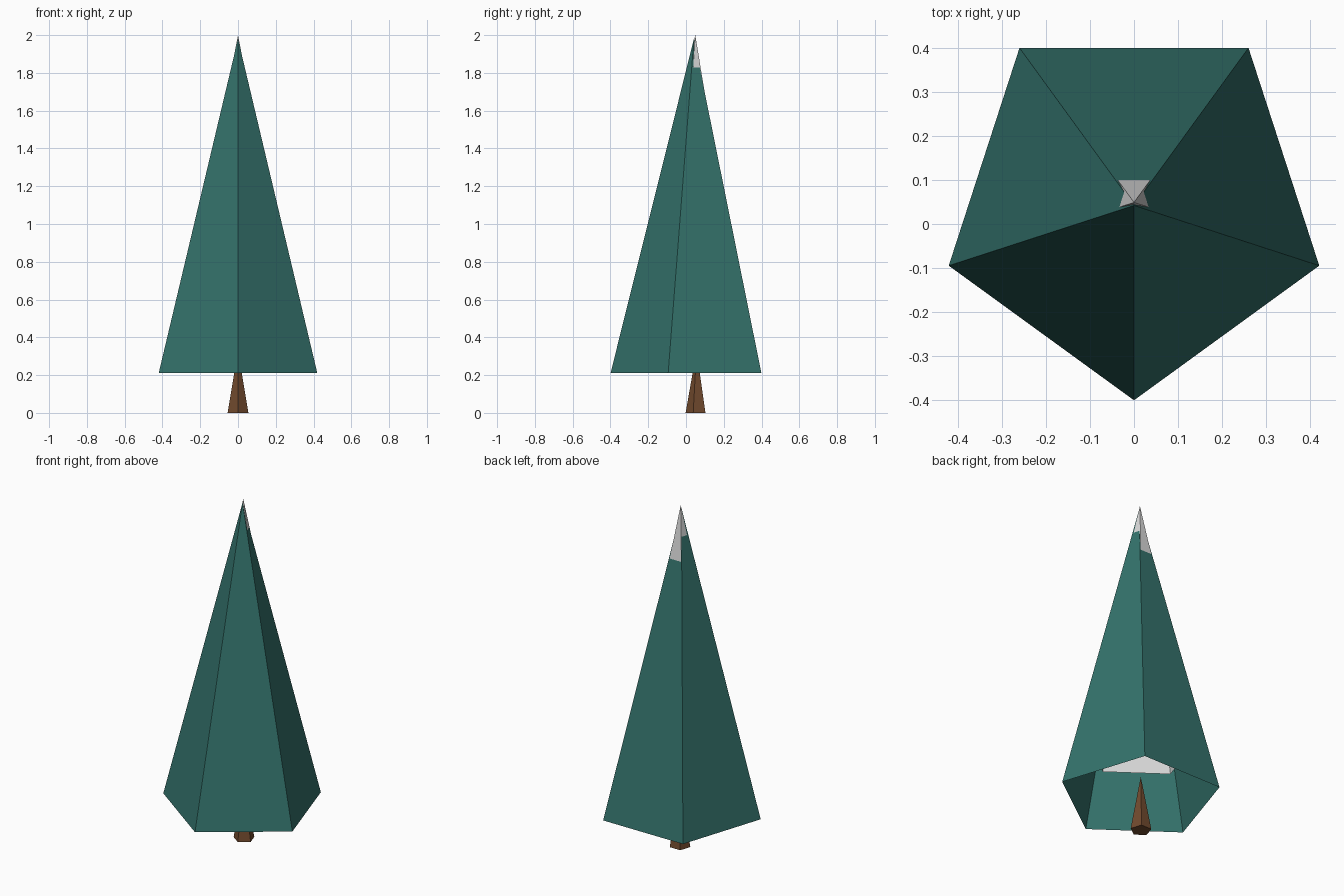
import bpy
import bmesh
from math import cos, sin, pi

cube = bpy.data.objects.get("Cube")
if cube:
    bpy.data.objects.remove(cube, do_unlink=True)


def material(name, rgb):
    mat = bpy.data.materials.new(name)
    mat.use_nodes = True
    color = (*rgb, 1.0)
    mat.diffuse_color = color
    mat.node_tree.nodes["Principled BSDF"].inputs["Base Color"].default_value = color
    return mat


def five_sided_cone(name, mat, radius, y, bottom, top, closed=False):
    """Cone with a corner pointing to the front, open below unless closed."""
    bm = bmesh.new()
    apex = bm.verts.new((0, y, top))
    angles = [-pi / 2 + i * 2 * pi / 5 for i in range(5)]
    ring = [bm.verts.new((radius * cos(a), y + radius * sin(a), bottom)) for a in angles]
    for i, corner in enumerate(ring):
        bm.faces.new((corner, ring[(i + 1) % 5], apex))
    if closed:
        bm.faces.new(ring[::-1])
    mesh = bpy.data.meshes.new(name)
    bm.to_mesh(mesh)
    bm.free()
    mesh.materials.append(mat)
    obj = bpy.data.objects.new(name, mesh)
    bpy.context.collection.objects.link(obj)
    return obj


green = material("pine_green", (0.034, 0.168, 0.148))
white = material("snow_white", (0.68, 0.68, 0.68))
brown = material("bark_brown", (0.165, 0.068, 0.027))

# Hollow foliage shell
five_sided_cone("foliage", green, 0.4416, 0.042, 0.21, 1.98)
# Narrower snow cone, showing through the back of the tip
five_sided_cone("snow", white, 0.307, 0.049, 0.50, 2.0)
# Tapered trunk
five_sided_cone("trunk", brown, 0.058, 0.056, 0.0, 0.33, closed=True)
